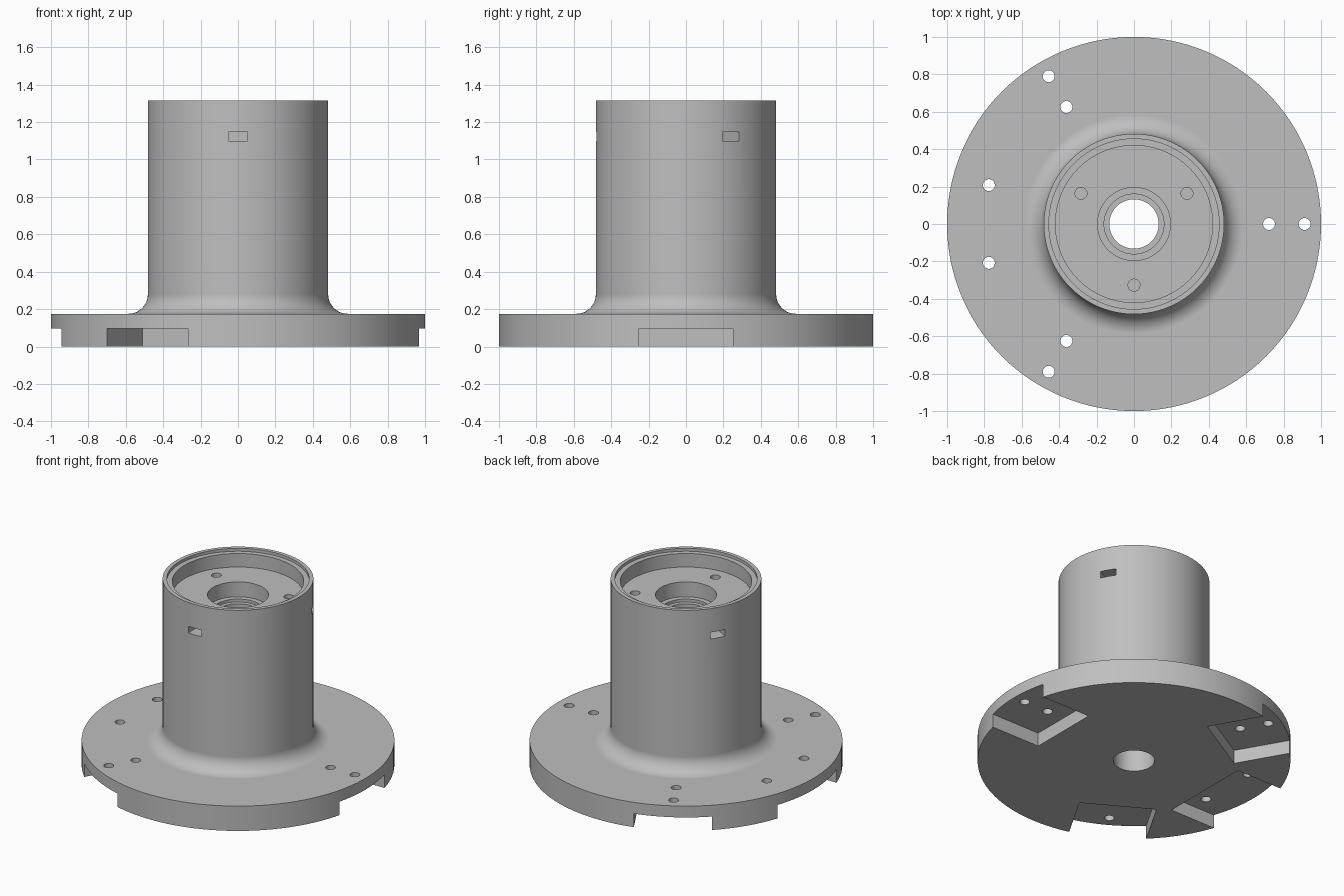
import bpy, bmesh, math
from mathutils import Matrix, Vector

if "Cube" in bpy.data.objects:
    bpy.data.objects.remove(bpy.data.objects["Cube"], do_unlink=True)

SEGMENTS = 128
FLANGE_Z = 0.175
COLUMN_R = 0.482
TOP_Z = 1.315
FLOOR_Z = 1.2
FILLET = 0.105

grey = bpy.data.materials.new("machined grey")
grey.use_nodes = True
grey.diffuse_color = (0.52, 0.52, 0.52, 1)
grey.node_tree.nodes["Principled BSDF"].inputs["Base Color"].default_value = grey.diffuse_color


def make_object(name, bm):
    bmesh.ops.recalc_face_normals(bm, faces=bm.faces)
    mesh = bpy.data.meshes.new(name)
    bm.to_mesh(mesh)
    bm.free()
    mesh.materials.append(grey)
    obj = bpy.data.objects.new(name, mesh)
    bpy.context.collection.objects.link(obj)
    return obj


def lathe(name, profile):
    """Spin a closed (radius, z) outline around the z axis."""
    bm = bmesh.new()
    verts = [bm.verts.new((r, 0, z)) for r, z in profile]
    edges = [bm.edges.new((v, verts[i - 1])) for i, v in enumerate(verts)]
    bmesh.ops.spin(bm, geom=verts + edges, cent=(0, 0, 0), axis=(0, 0, 1),
                   angle=math.tau, steps=SEGMENTS, use_merge=True)
    bmesh.ops.remove_doubles(bm, verts=bm.verts, dist=1e-5)
    return make_object(name, bm)


def add_box(bm, angle, r0, r1, half_width, z0, z1):
    """Box reaching outward from r0 to r1 in the given direction."""
    place = (Matrix.Rotation(math.radians(angle), 4, 'Z')
             @ Matrix.Translation(((r0 + r1) / 2, 0, (z0 + z1) / 2))
             @ Matrix.Diagonal((r1 - r0, 2 * half_width, z1 - z0, 1)))
    bmesh.ops.create_cube(bm, size=1, matrix=place)


def add_hole(bm, angle, r, z0, z1, radius=0.032):
    centre = Matrix.Rotation(math.radians(angle), 3, 'Z') @ Vector((r, 0, (z0 + z1) / 2))
    bmesh.ops.create_cone(bm, cap_ends=True, segments=32, radius1=radius, radius2=radius,
                          depth=z1 - z0, matrix=Matrix.Translation(centre))


def cut(target, bm):
    cutter = make_object("cutter", bm)
    cutter.hide_render = True
    mod = target.modifiers.new("cut", 'BOOLEAN')
    mod.operation = 'DIFFERENCE'
    mod.solver = 'EXACT'
    mod.object = cutter
    bpy.ops.object.modifier_apply(modifier=mod.name)
    bpy.data.objects.remove(cutter, do_unlink=True)


# Flanged column with stepped bore
fillet = []
for i in range(13):
    a = math.radians(90 * i / 12)
    fillet.append((COLUMN_R + FILLET * (1 - math.sin(a)),
                   FLANGE_Z + FILLET * (1 - math.cos(a))))
profile = [(0.132, 0), (1, 0), (1, FLANGE_Z)] + fillet + [
    (COLUMN_R, TOP_Z), (0.455, TOP_Z), (0.455, TOP_Z - 0.02), (0.42, TOP_Z - 0.02),
    (0.42, FLOOR_Z), (0.195, FLOOR_Z), (0.195, 1.095), (0.16, 1.095),
    (0.16, 1.075), (0.132, 1.075)]
hub = lathe("flanged_hub", profile)
bpy.context.view_layer.objects.active = hub
hub.select_set(True)

# Notches under the flange and nut slots in the column wall
pockets = bmesh.new()
for angle in (0, 120, 240):
    add_box(pockets, angle, 0.59, 1.2, 0.25, -0.1, 0.095)
    add_box(pockets, angle + 30, 0.27, 0.6, 0.052, 1.1, 1.147)
add_box(pockets, 180, 0.59, 1.2, 0.33, -0.1, 0.095)
cut(hub, pockets)

# Screw holes through the flange and in the pocket floor
holes = bmesh.new()
for angle in (0, 120, 240):
    for r in (0.722, 0.912):
        add_hole(holes, angle, r, -0.1, 0.3)
    add_hole(holes, angle + 30, 0.327, 1.05, FLOOR_Z + 0.05)
for angle in (165, 195):
    add_hole(holes, angle, 0.803, -0.1, 0.3)
cut(hub, holes)

# Smooth round walls, crisp edges
bpy.ops.object.shade_smooth_by_angle(angle=math.radians(30))
weighted = hub.modifiers.new("even shading", 'WEIGHTED_NORMAL')
weighted.keep_sharp = True
